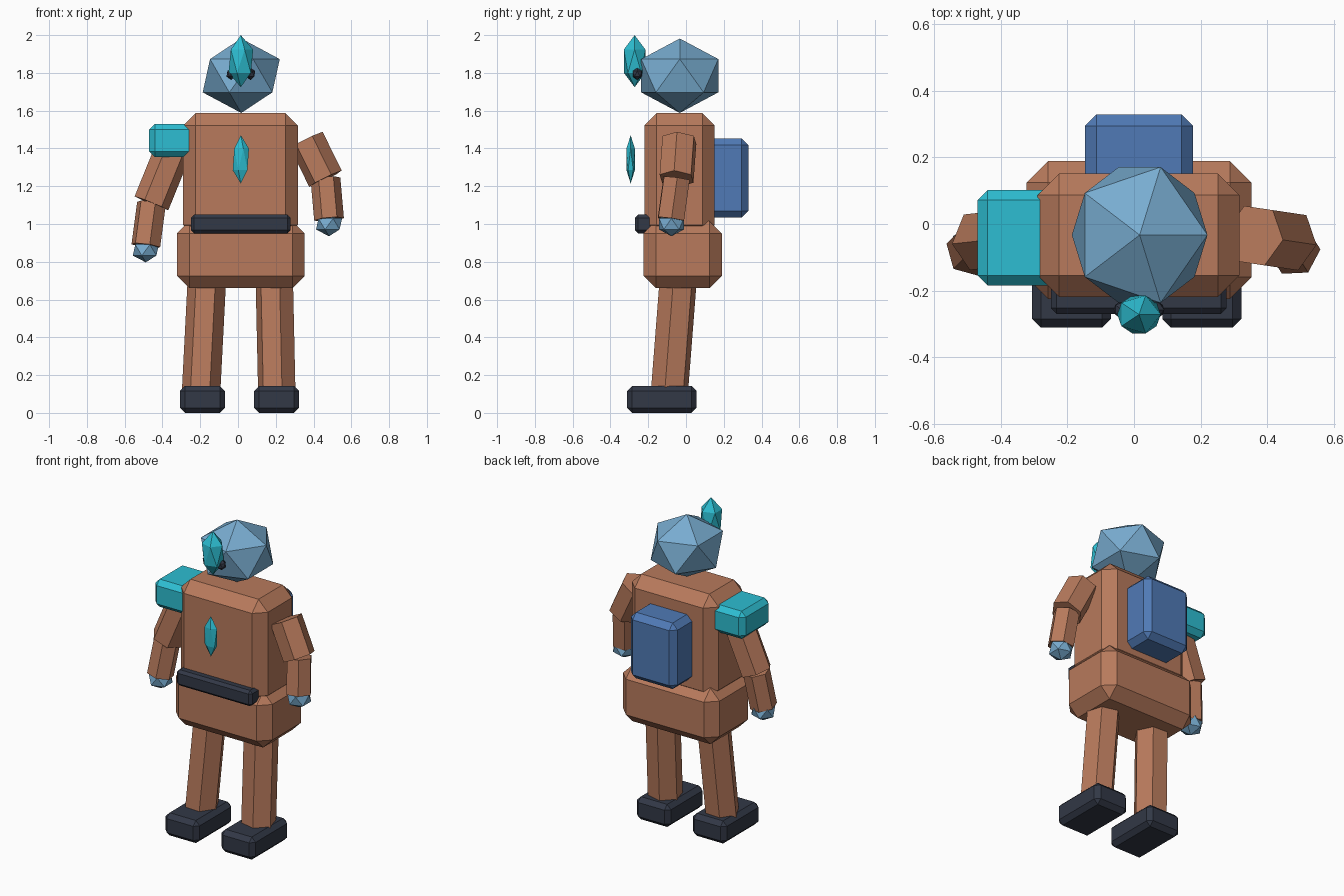
import bpy
from mathutils import Vector

cube = bpy.data.objects.get("Cube")
if cube:
    bpy.data.objects.remove(cube, do_unlink=True)


def material(name, rgb):
    linear = [((c / 255 + 0.055) / 1.055) ** 2.4 for c in rgb] + [1.0]
    mat = bpy.data.materials.new(name)
    mat.use_nodes = True
    mat.diffuse_color = linear
    mat.node_tree.nodes["Principled BSDF"].inputs["Base Color"].default_value = linear
    return mat


BROWN = material("brown cloth", (184, 122, 92))
SKIN = material("pale blue skin", (120, 172, 208))
TEAL = material("teal crystal", (45, 190, 210))
BLUE = material("blue canvas", (80, 122, 182))
DARK = material("dark leather", (50, 56, 70))


def finish(name, mat):
    obj = bpy.context.object
    obj.name = name
    obj.data.materials.append(mat)
    return obj


def box(name, low, high, bevel, mat):
    """Chamfered box between two corners."""
    low, high = Vector(low), Vector(high)
    bpy.ops.mesh.primitive_cube_add(size=1, location=(low + high) / 2)
    obj = finish(name, mat)
    obj.scale = high - low
    bpy.ops.object.transform_apply(location=False, rotation=False, scale=True)
    mod = obj.modifiers.new("chamfer", 'BEVEL')
    mod.width = bevel
    mod.segments = 1
    mod.limit_method = 'NONE'
    return obj


def ball(name, centre, scale, mat):
    """Faceted twenty-sided ball."""
    bpy.ops.mesh.primitive_ico_sphere_add(subdivisions=1, radius=1, location=centre)
    finish(name, mat).scale = scale


def limb(name, start, end, radius, mat):
    """Six-sided prism between two points."""
    start, end = Vector(start), Vector(end)
    axis = end - start
    bpy.ops.mesh.primitive_cylinder_add(vertices=6, radius=radius, depth=axis.length,
                                        location=(start + end) / 2)
    obj = finish(name, mat)
    obj.rotation_euler = axis.to_track_quat('Z', 'Y').to_euler()


# Body
box("torso", (-0.29, -0.22, 0.93), (0.317, 0.152, 1.587), 0.065, BROWN)
box("hips", (-0.323, -0.225, 0.66), (0.353, 0.19, 1.015), 0.065, BROWN)
box("belt", (-0.25, -0.27, 0.95), (0.278, -0.17, 1.05), 0.017, DARK)
box("backpack", (-0.148, 0.08, 1.035), (0.178, 0.33, 1.453), 0.035, BLUE)
box("right_shoulder_pad", (-0.47, -0.185, 1.355), (-0.19, 0.102, 1.53), 0.03, TEAL)
ball("chest_crystal", (0.015, -0.293, 1.342), (0.048, 0.026, 0.128), TEAL)

# Head
ball("head", (0.017, -0.033, 1.785), (0.228, 0.24, 0.197), SKIN)
ball("brow_crystal", (0.015, -0.272, 1.862), (0.073, 0.067, 0.138), TEAL)
for side, x in (("right", -0.036), ("left", 0.066)):
    ball(side + "_eye", (x, -0.258, 1.795), (0.028, 0.028, 0.033), DARK)

# Legs and feet
for side, hip_x, ankle_x, foot_x in (("right", -0.162, -0.197, -0.188),
                                     ("left", 0.191, 0.206, 0.204)):
    limb(side + "_leg", (hip_x, -0.037, 0.76), (ankle_x, -0.09, 0.08), 0.102, BROWN)
    box(side + "_foot", (foot_x - 0.119, -0.312, 0), (foot_x + 0.119, 0.056, 0.143),
        0.027, DARK)

# Arms and hands
arms = {
    "right": ((-0.32, -0.035, 1.45), (-0.458, -0.05, 1.11), (-0.488, -0.08, 0.885), 0.862),
    "left": ((0.362, -0.035, 1.445), (0.463, -0.05, 1.24), (0.482, -0.08, 1.025), 1.0),
}
for side, (shoulder, elbow, wrist, hand_z) in arms.items():
    limb(side + "_upper_arm", shoulder, elbow, 0.097, BROWN)
    limb(side + "_forearm", elbow, wrist, 0.079, BROWN)
    ball(side + "_hand", (wrist[0], -0.077, hand_z), (0.077, 0.077, 0.065), SKIN)
